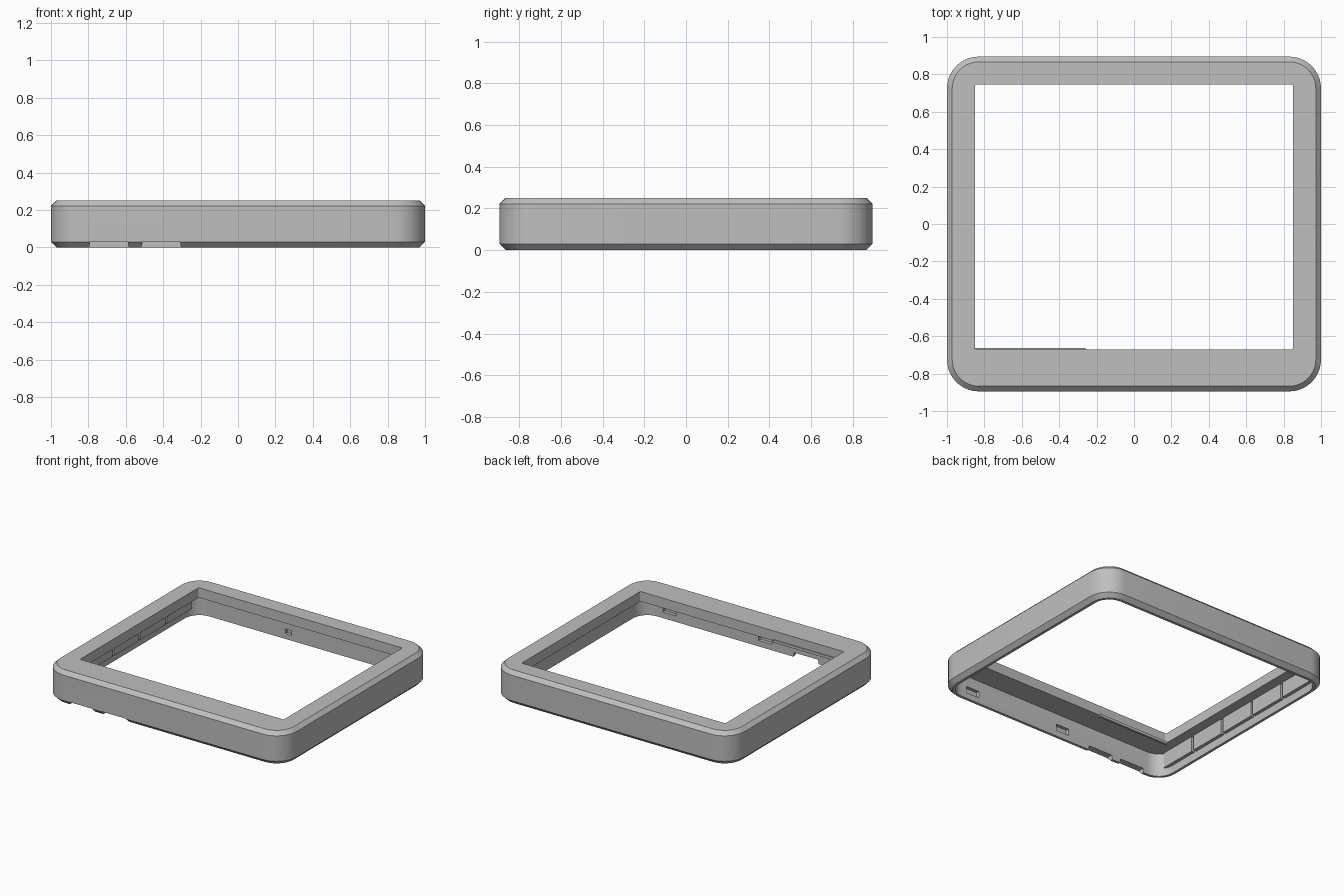
import bpy, bmesh, math

if "Cube" in bpy.data.objects:
    bpy.data.objects.remove(bpy.data.objects["Cube"], do_unlink=True)

grey = bpy.data.materials.new("plain_grey")
grey.use_nodes = True
grey.diffuse_color = (0.52, 0.52, 0.52, 1)
grey.node_tree.nodes["Principled BSDF"].inputs["Base Color"].default_value = grey.diffuse_color


def finish(name, bm):
    bmesh.ops.recalc_face_normals(bm, faces=bm.faces)
    mesh = bpy.data.meshes.new(name)
    bm.to_mesh(mesh)
    bm.free()
    mesh.materials.append(grey)
    obj = bpy.data.objects.new(name, mesh)
    bpy.context.collection.objects.link(obj)
    return obj


def activate(obj):
    bpy.ops.object.select_all(action="DESELECT")
    obj.select_set(True)
    bpy.context.view_layer.objects.active = obj


def ring(bm, half_x, front, back, radius, z, steps=10):
    """Rounded rectangle of vertices at height z."""
    verts = []
    for corner, (sx, y) in enumerate([(1, back - radius), (-1, back - radius),
                                      (-1, front + radius), (1, front + radius)]):
        for i in range(steps + 1):
            a = math.pi / 2 * (corner + i / steps)
            verts.append(bm.verts.new((sx * (half_x - radius) + radius * math.cos(a),
                                       y + radius * math.sin(a), z)))
    return verts


def prism(name, bottom, top, y0, y1, z0, z1):
    """Block whose x range may differ between its bottom and top."""
    bm = bmesh.new()
    outline = [(bottom[0], z0), (bottom[1], z0), (top[1], z1), (top[0], z1)]
    face = bm.faces.new([bm.verts.new((x, y0, z)) for x, z in outline])
    out = bmesh.ops.extrude_face_region(bm, geom=[face])
    moved = [v for v in out["geom"] if isinstance(v, bmesh.types.BMVert)]
    bmesh.ops.translate(bm, verts=moved, vec=(0, y1 - y0, 0))
    return finish(name, bm)


# Frame: chamfered outer shell, top plate with opening, hollow underside
bm = bmesh.new()
sections = [
    (0.95, -0.845, 0.845, 0.12, 0),
    (0.97, -0.865, 0.865, 0.14, 0),
    (1.0, -0.895, 0.895, 0.17, 0.03),
    (1.0, -0.895, 0.895, 0.17, 0.222),
    (0.972, -0.867, 0.867, 0.142, 0.25),
    (0.85, -0.67, 0.745, 0.01, 0.25),
    (0.85, -0.67, 0.745, 0.01, 0.175),
    (0.95, -0.845, 0.845, 0.12, 0.175),
]
rings = [ring(bm, *s) for s in sections]
for a, b in zip(rings, rings[1:] + rings[:1]):
    for i in range(len(a)):
        j = (i + 1) % len(a)
        bm.faces.new((a[i], a[j], b[j], b[i]))
frame = finish("frame", bm)

# Openings under the front wall, and shallow latch slots inside the walls
cutters = [prism("notch_cutter", (x - 0.11, x + 0.11), (x - 0.1, x + 0.1), -1, -0.8, -0.02, 0.032)
           for x in (-0.69, -0.41)]
for x in (0.73, -0.07):
    span = (x - 0.055, x + 0.055)
    cutters.append(prism("slot_cutter", span, span, -0.87, -0.82, 0.045, 0.095))
cutters.append(prism("back_slot_cutter", (-0.195, -0.145), (-0.195, -0.145), 0.82, 0.87, 0.04, 0.075))
for cutter in cutters:
    cutter.hide_render = True
    mod = frame.modifiers.new("cut", "BOOLEAN")
    mod.object = cutter
    mod.solver = "EXACT"
    activate(frame)
    bpy.ops.object.modifier_apply(modifier=mod.name)
    bpy.data.objects.remove(cutter, do_unlink=True)
activate(frame)
bpy.ops.object.shade_smooth_by_angle(angle=math.radians(25))

# Row of support pads along one inner side wall
for i in range(5):
    y = -0.785 + i * 0.315
    prism(f"support_pad_{i + 1}", (-0.96, -0.925), (-0.96, -0.925), y, y + 0.295, 0.06, 0.176)

# Thin strip along the front edge of the opening
prism("opening_strip", (-0.85, -0.26), (-0.85, -0.26), -0.68, -0.663, 0.165, 0.185)
